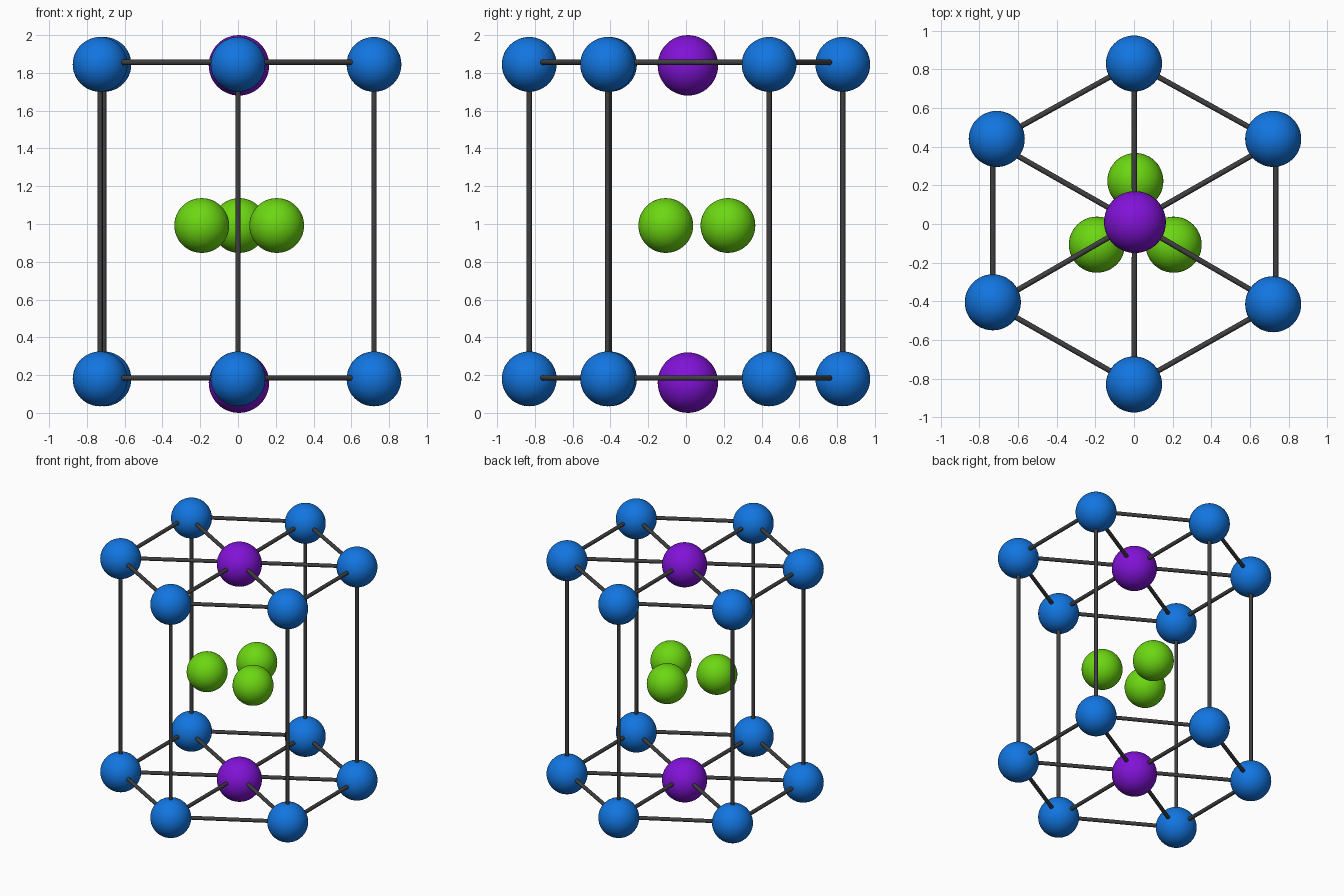
import bpy
from mathutils import Vector

if "Cube" in bpy.data.objects:
    bpy.data.objects.remove(bpy.data.objects["Cube"])


def material(name, rgb):
    m = bpy.data.materials.new(name)
    m.diffuse_color = (*rgb, 1)
    m.use_nodes = True
    m.node_tree.nodes["Principled BSDF"].inputs["Base Color"].default_value = m.diffuse_color
    return m


BLUE = material("blue", (0.006, 0.18, 0.75))
PURPLE = material("purple", (0.22, 0.006, 0.68))
GREEN = material("green", (0.15, 0.68, 0.006))
DARK = material("dark_grey", (0.05, 0.05, 0.05))


def finish(name, mat):
    ob = bpy.context.object
    ob.name = name
    ob.data.materials.append(mat)
    bpy.ops.object.shade_smooth_by_angle()


def ball(name, pos, r, mat):
    bpy.ops.mesh.primitive_uv_sphere_add(segments=48, ring_count=24, radius=r, location=pos)
    finish(name, mat)


def rod(name, a, b, r=0.014):
    a, b = Vector(a), Vector(b)
    d = b - a
    bpy.ops.mesh.primitive_cylinder_add(vertices=20, radius=r, depth=d.length, location=(a + b) / 2,
                                        rotation=d.to_track_quat('Z', 'Y').to_euler())
    finish(name, DARK)


# Slightly irregular hexagon of corner balls, and the regular frame of rods
corners = [(0, 0.83), (0.72, 0.44), (0.72, -0.415), (0, -0.83), (-0.73, -0.405), (-0.71, 0.44)]
frame = [(0, 0.83), (0.733, 0.425), (0.733, -0.415), (0, -0.83), (-0.73, -0.415), (-0.73, 0.425)]

# Two hexagonal layers: corner balls, centre ball, rim rods and spokes
for layer, z_corner, z_centre, z_rod in (("lower", 0.18, 0.16, 0.185), ("upper", 1.845, 1.84, 1.856)):
    ball(f"{layer}_centre_ball", (0.005, 0.01, z_centre), 0.16, PURPLE)
    for i, (x, y) in enumerate(corners):
        ball(f"{layer}_corner_ball_{i}", (x, y, z_corner), 0.145, BLUE)
        fx, fy = frame[i]
        nx, ny = frame[(i + 1) % 6]
        rod(f"{layer}_rim_rod_{i}", (fx, fy, z_rod), (nx, ny, z_rod))
        rod(f"{layer}_spoke_{i}", (0.003, 0.008, z_rod), (fx, fy, z_rod))

# Upright rods joining the layers
for i, (x, y) in enumerate(corners):
    rod(f"upright_rod_{i}", (x, y, 0.18), (x, y, 1.845))

# Triangle of balls floating in the middle
for i, (x, y) in enumerate([(0.007, 0.222), (-0.192, -0.107), (0.205, -0.107)]):
    ball(f"middle_ball_{i}", (x, y, 0.992), 0.145, GREEN)
